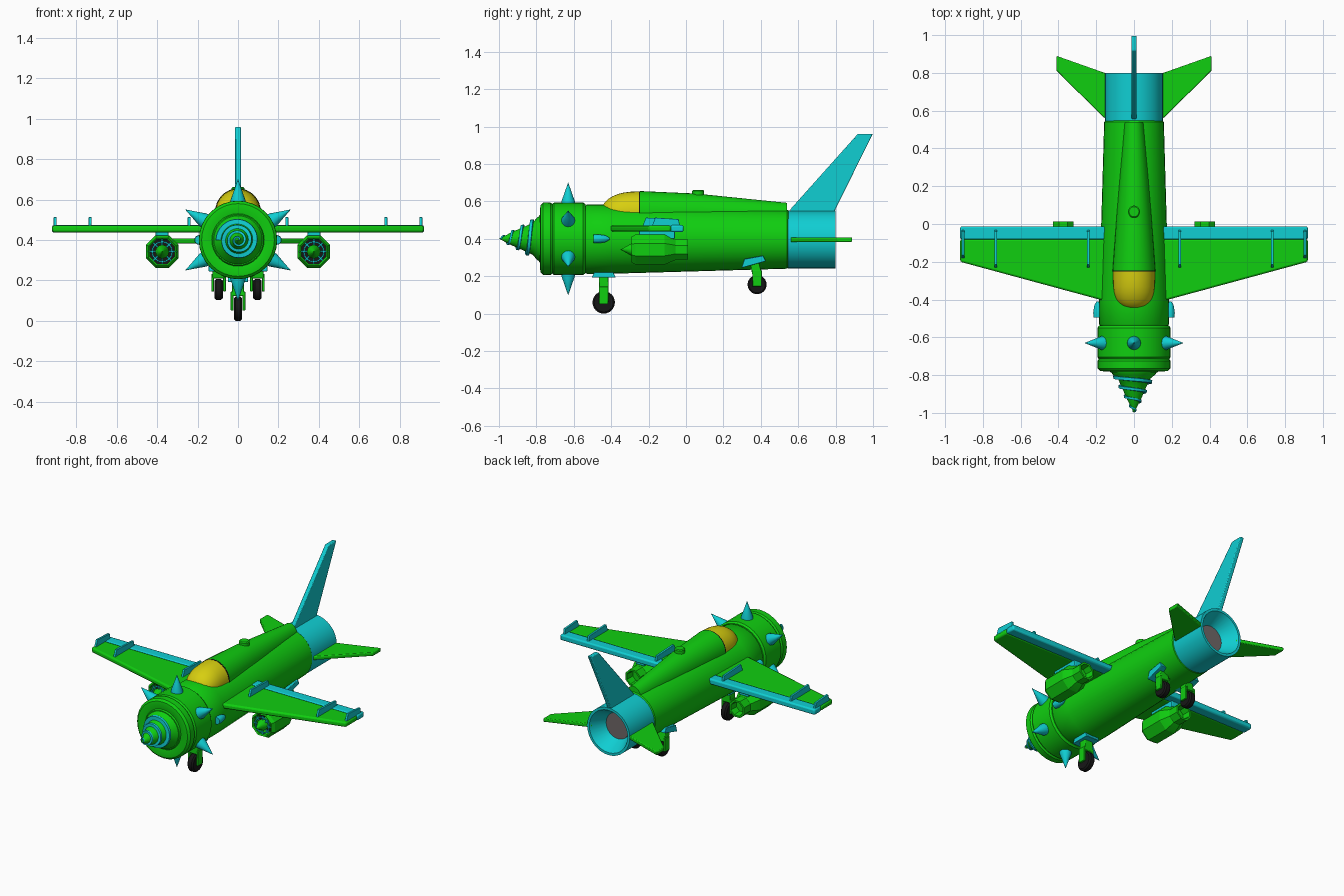
import bpy, bmesh, math
from mathutils import Vector, Matrix

if "Cube" in bpy.data.objects:
    bpy.data.objects.remove(bpy.data.objects["Cube"])


def material(name, col):
    m = bpy.data.materials.new(name)
    m.diffuse_color = (*col, 1)
    m.use_nodes = True
    m.node_tree.nodes["Principled BSDF"].inputs["Base Color"].default_value = m.diffuse_color
    return m


GREEN = material("green", (0.005, 0.62, 0.005))
CYAN = material("cyan", (0.005, 0.62, 0.65))
YELLOW = material("yellow", (0.68, 0.62, 0.005))
BLACK = material("black", (0.008, 0.008, 0.008))
GREY = material("grey", (0.16, 0.14, 0.14))


def finish(name, bm, mat, bevel=0, angle=35):
    bmesh.ops.remove_doubles(bm, verts=bm.verts, dist=1e-5)
    bmesh.ops.recalc_face_normals(bm, faces=bm.faces)
    me = bpy.data.meshes.new(name)
    bm.to_mesh(me)
    bm.free()
    me.materials.append(mat)
    ob = bpy.data.objects.new(name, me)
    bpy.context.collection.objects.link(ob)
    if bevel:
        b = ob.modifiers.new("bevel", 'BEVEL')
        b.width, b.segments = bevel, 2
    bpy.ops.object.select_all(action='DESELECT')
    ob.select_set(True)
    bpy.context.view_layer.objects.active = ob
    bpy.ops.object.shade_smooth_by_angle(angle=math.radians(angle))
    return ob


def skin(name, rings, mat, closed=True, **kw):
    """Join successive rings of points; cap both ends if closed."""
    bm = bmesh.new()
    vr = [[bm.verts.new(p) for p in r] for r in rings]
    n = len(vr[0])
    for a, b in zip(vr, vr[1:]):
        for i in range(n):
            j = (i + 1) % n
            bm.faces.new((a[i], a[j], b[j], b[i]))
    if closed:
        bm.faces.new(vr[0])
        bm.faces.new(vr[-1])
    return finish(name, bm, mat, **kw)


def lathe(name, profile, mat, origin=(0, 0, 0.4), axis=(0, 1, 0), n=32, phase=0, **kw):
    """Turn (radius, distance) points round an axis."""
    q = Vector((0, 0, 1)).rotation_difference(Vector(axis))
    o = Vector(origin)
    rings = [[o + q @ Vector((max(r, 1e-4) * math.cos(phase + i * math.tau / n),
                              max(r, 1e-4) * math.sin(phase + i * math.tau / n), d))
              for i in range(n)] for r, d in profile]
    return skin(name, rings, mat, **kw)


def plate(name, pts, axis, lo, hi, mat, bevel=0.005):
    """Extrude an outline: axis z uses (x, y) points, axis x uses (y, z) points."""
    put = (lambda p, d: (p[0], p[1], d)) if axis == 'z' else (lambda p, d: (d, p[0], p[1]))
    return skin(name, [[put(p, d) for p in pts] for d in (lo, hi)], mat, bevel=bevel)


def box(name, lo, hi, mat, bevel=0.004):
    pts = [(lo[0], lo[1]), (hi[0], lo[1]), (hi[0], hi[1]), (lo[0], hi[1])]
    return plate(name, pts, 'z', lo[2], hi[2], mat, bevel)


# Fuselage, nose drum and tail nozzle
lathe("fuselage", [(0, -0.54), (0.178, -0.54), (0.185, -0.53), (0.185, -0.40), (0.158, 0.54),
                   (0.15, 0.55), (0, 0.55)], GREEN, origin=(0, 0, 0.398))
lathe("nose_drum", [(0, -0.785), (0.125, -0.785), (0.13, -0.775), (0.16, -0.78), (0.18, -0.778),
                    (0.193, -0.765), (0.194, -0.725), (0.186, -0.715), (0.194, -0.705),
                    (0.194, -0.55), (0.185, -0.538), (0, -0.538)], GREEN)
lathe("tail_nozzle", [(0, 0.545), (0.154, 0.545), (0.154, 0.80), (0.138, 0.80), (0.085, 0.70),
                      (0, 0.70)], CYAN, origin=(0, 0, 0.396))
lathe("nozzle_core", [(0.084, 0.69), (0.084, 0.704)], GREY, origin=(0, 0, 0.396))

# Drill: cone with a spiral thread
lathe("drill_cone", [(0.122, -0.78), (0.115, -0.795), (0.085, -0.82), (0.062, -0.87),
                     (0.036, -0.93), (0, -1.0)], GREEN)
rings = []
for i in range(113):
    t = i / 112
    a = math.pi - t * 3.5 * math.tau
    y = -0.81 - 0.18 * t
    r = 0.092 * (1 - t) + 0.005
    k = 1 - 0.5 * t
    rings.append([((r + dr * k) * math.cos(a), y + dy * k, 0.4 + (r + dr * k) * math.sin(a))
                  for dr, dy in ((-0.025, -0.012), (0.012, -0.009), (0.014, 0.008), (-0.025, 0.014))])
skin("drill_thread", rings, CYAN)

# Spikes round the drum
for i in range(6):
    a = math.radians(90 + 60 * i)
    d = Vector((math.cos(a), 0, math.sin(a)))
    lathe("drum_spike", [(0.036, 0.17), (0.036, 0.20), (0.018, 0.25), (0.001, 0.30)], CYAN,
          origin=(0, -0.63, 0.4), axis=d, n=16)


# Dorsal spine and canopy share an elliptical cross-section
def ellipse(y, w, h, z, n=32):
    return [(w * math.cos(i * math.tau / n), y, z + h * math.sin(i * math.tau / n)) for i in range(n)]


skin("dorsal_spine", [ellipse(-0.245, 0.113, 0.115, 0.54), ellipse(0.05, 0.092, 0.107, 0.535),
                      ellipse(0.54, 0.052, 0.07, 0.522)], GREEN)
skin("canopy", [ellipse(-0.25 - 0.205 * t, 0.111 * math.sqrt(1.001 - t ** 4),
                        0.113 * math.sqrt(1.001 - t ** 2.5), 0.54)
                for t in (0, 0.2, 0.4, 0.55, 0.7, 0.8, 0.88, 0.94, 0.98, 1)], YELLOW)
lathe("canopy_seam", [(0.113, -0.252), (0.113, -0.245)], BLACK, origin=(0, 0, 0.541))
lathe("spine_cap", [(0.032, 0.60), (0.032, 0.656), (0.026, 0.661)], GREEN,
      origin=(0, 0.065, 0), axis=(0, 0, 1), n=20)

# Tail fin
plate("tail_fin", [(0.55, 0.53), (0.79, 0.53), (0.80, 0.56), (0.998, 0.96), (0.918, 0.96), (0.56, 0.56)],
      'x', -0.014, 0.014, CYAN)

for s in (1, -1):
    def mx(pts):
        return [(s * x, y) for x, y in pts]

    # Wings with trailing flaps and fences
    plate("wing", mx([(0.10, -0.42), (0.19, -0.398), (0.92, -0.20), (0.92, -0.08), (0.10, -0.08)]),
          'z', 0.438, 0.471, GREEN, 0.01)
    plate("wing_flap", mx([(0.15, -0.082), (0.92, -0.082), (0.92, -0.013), (0.15, -0.013)]),
          'z', 0.436, 0.473, CYAN, 0.009)
    for x, front in ((0.242, -0.235), (0.732, -0.235), (0.905, -0.185)):
        plate("wing_fence", [(front, 0.46), (-0.03, 0.46), (-0.04, 0.505), (front + 0.02, 0.513)],
              'x', s * x - 0.007, s * x + 0.007, CYAN, 0.002)

    # Tailplanes
    plate("tailplane", mx([(0.13, 0.555), (0.155, 0.56), (0.41, 0.81), (0.41, 0.89), (0.155, 0.80),
                           (0.13, 0.79)]), 'z', 0.383, 0.407, GREEN)

    # Side scoops on the cheeks
    lathe("cheek_scoop", [(0.022, -0.495), (0.024, -0.47), (0.018, -0.43), (0.006, -0.41)], CYAN,
          origin=(s * 0.192, 0, 0.4), n=16)

    # Octagonal engines under the wings
    ec = (s * 0.375, 0, 0.342)
    ph = math.pi / 8
    lathe("engine_cowl", [(0, -0.22), (0.066, -0.22), (0.066, -0.285), (0.074, -0.292), (0.087, -0.27),
                          (0.087, -0.115), (0.062, -0.06), (0.058, -0.055), (0.058, 0.012),
                          (0.046, 0.012), (0.04, -0.04), (0, -0.04)], GREEN,
          origin=ec, n=8, phase=ph, angle=20)
    lathe("engine_dark_intake", [(0.066, -0.226), (0.066, -0.22)], BLACK, origin=ec, n=8, phase=ph)
    lathe("engine_spinner", [(0.034, -0.225), (0.034, -0.29), (0, -0.35)], GREEN, origin=ec, n=12)
    lathe("engine_guard_ring", [(0.053, -0.28), (0.053, -0.288), (0.046, -0.288), (0.046, -0.28),
                                (0.053, -0.28)], CYAN, origin=ec, n=16, closed=False)
    for i in range(8):
        a = i * math.tau / 8
        lathe("engine_guard_spoke", [(0.005, 0.025), (0.005, 0.072)], CYAN,
              origin=(ec[0], -0.282, ec[2]), axis=(math.cos(a), 0, math.sin(a)), n=6)
    box("engine_pylon", (ec[0] - 0.032, -0.25, 0.40), (ec[0] + 0.032, -0.06, 0.442), CYAN)


# Landing gear: plate, strut with fork, wheel
def gear(name, x, y, zc, r, top, lean):
    lathe(name + "_wheel", [(r * 0.45, -0.021), (r * 0.85, -0.021), (r, -0.012), (r, 0.012),
                            (r * 0.85, 0.021), (r * 0.45, 0.021)], BLACK,
          origin=(x, y, zc), axis=(1, 0, 0), n=24)
    for s in (1, -1):
        lo, hi = sorted((x + s * 0.023, x + s * 0.036))
        plate(name + "_fork", [(y - 0.024, zc - 0.01), (y + 0.024, zc - 0.01),
                               (y + 0.026, zc + r + 0.025), (y - 0.026, zc + r + 0.025)],
              'x', lo, hi, GREEN, 0.003)
    plate(name + "_strut", [(y - 0.026, zc + r + 0.003), (y + 0.026, zc + r + 0.003),
                            (y + 0.024 - lean, top + 0.03), (y - 0.024 - lean, top + 0.03)],
          'x', x - 0.03, x + 0.03, GREEN, 0.004)
    c = y - lean
    plate(name + "_mount", [(c - 0.065, top - lean), (c + 0.065, top + lean),
                            (c + 0.05, top + 0.03 + lean), (c - 0.05, top + 0.03)],
          'x', x - 0.05, x + 0.05, CYAN, 0.003)


gear("nose_gear", 0, -0.44, 0.06, 0.06, 0.192, 0)
for s in (1, -1):
    gear("main_gear", s * 0.096, 0.38, 0.155, 0.051, 0.262, 0.018)
